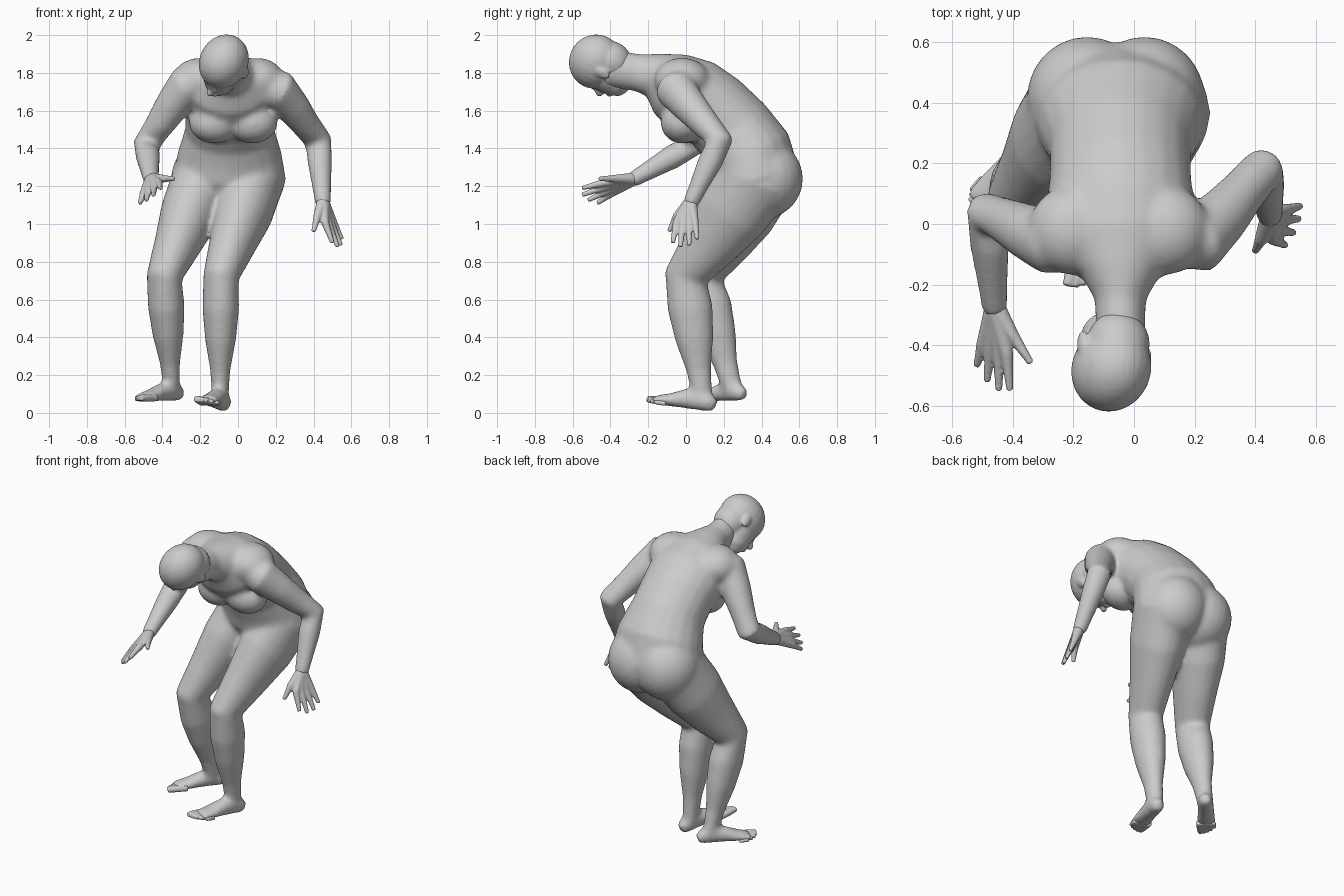
import bpy
import bmesh
from math import cos, sin, pi, radians
from mathutils import Matrix, Vector

if "Cube" in bpy.data.objects:
    bpy.data.objects.remove(bpy.data.objects["Cube"], do_unlink=True)

skin = bpy.data.materials.new("grey_skin")
skin.use_nodes = True
grey = (0.6, 0.6, 0.6, 1)
skin.diffuse_color = grey
skin.node_tree.nodes["Principled BSDF"].inputs["Base Color"].default_value = grey


def loft(mesh, rings, placement=Matrix(), sides=20):
    """Skin elliptical rings (centre, half width, half depth) along their path."""
    loops = []
    last = len(rings) - 1
    for index, (centre, width, depth) in enumerate(rings):
        ahead = rings[min(index + 1, last)][0]
        behind = rings[max(index - 1, 0)][0]
        tangent = (ahead - behind).normalized()
        across = Vector((1, 0, 0))
        across = (across - tangent * across.dot(tangent)).normalized()
        outward = tangent.cross(across)
        loop = []
        for step in range(sides):
            angle = 2 * pi * step / sides
            offset = across * cos(angle) * width + outward * sin(angle) * depth
            loop.append(mesh.verts.new(placement @ (centre + offset)))
        loops.append(loop)
    for lower, upper in zip(loops, loops[1:]):
        for step in range(sides):
            following = (step + 1) % sides
            mesh.faces.new((lower[step], lower[following], upper[following], upper[step]))
    mesh.faces.new(loops[0])
    mesh.faces.new(loops[-1])


def limb(mesh, joints, segments, flatness=1.0, placement=Matrix(), sides=20):
    """Tube through the joints; each segment lists its evenly spaced half widths."""
    joints = [Vector(joint) for joint in joints]
    rings = []
    for start, end, widths in zip(joints, joints[1:], segments):
        for index, width in enumerate(widths):
            centre = start.lerp(end, index / len(widths))
            rings.append((centre, width, width * flatness))
    tip = segments[-1][-1] * 0.8
    rings.append((joints[-1], tip, tip * flatness))
    loft(mesh, rings, placement, sides)


def blob(mesh, centre, radii, placement=Matrix()):
    """Ellipsoid used for rounded masses."""
    place = placement @ Matrix.Translation(centre) @ Matrix.Diagonal((*radii, 1))
    bmesh.ops.create_uvsphere(mesh, u_segments=24, v_segments=16, radius=1, matrix=place)


def finish(name, mesh, voxel, rounds):
    """Fuse the overlapping masses of a part into one soft skin."""
    bmesh.ops.recalc_face_normals(mesh, faces=mesh.faces)
    data = bpy.data.meshes.new(name)
    mesh.to_mesh(data)
    mesh.free()
    data.materials.append(skin)
    part = bpy.data.objects.new(name, data)
    bpy.context.collection.objects.link(part)
    fuse = part.modifiers.new("fuse", "REMESH")
    fuse.mode = "VOXEL"
    fuse.voxel_size = voxel
    fuse.use_smooth_shade = True
    soften = part.modifiers.new("soften", "SMOOTH")
    soften.factor = 0.5
    soften.iterations = rounds


def pose(origin, turn, pitch):
    """Placement from an origin, a turn about the upright and a forward pitch."""
    return (Matrix.Translation(origin), Matrix.Rotation(radians(turn), 4, "Z"),
            Matrix.Rotation(radians(pitch), 4, "X"))


# Placement of the feet, measured from the heel, and of the head
move, turn, pitch = pose((-0.07, 0.15, 0), -15, -8)
left_foot = move @ turn @ pitch
move, turn, pitch = pose((-0.3, 0.31, 0.06), -43, 0)
right_foot = move @ turn @ pitch @ Matrix.Diagonal((-0.95, 0.96, 0.95, 1))
move, turn, pitch = pose((-0.075, -0.47, 1.855), -28, 62)
head_place = move @ pitch @ turn

# Body: stooping torso from seat to neck, as (y, z, half width, half depth)
body = bmesh.new()
torso = [
    (0.37, 1.08, 0.18, 0.14),
    (0.37, 1.24, 0.3, 0.235),
    (0.33, 1.38, 0.275, 0.235),
    (0.25, 1.5, 0.235, 0.215),
    (0.15, 1.6, 0.235, 0.21),
    (0.04, 1.67, 0.25, 0.215),
    (-0.08, 1.74, 0.22, 0.18),
    (-0.17, 1.79, 0.13, 0.12),
    (-0.25, 1.8, 0.085, 0.1),
    (-0.43, 1.83, 0.08, 0.1),
]
loft(body, [(Vector((-0.045, y, z)), width, depth) for y, z, width, depth in torso])

# Paired upper back, bust and buttocks, either side of the middle
for side in (-1, 1):
    blob(body, (side * 0.15 - 0.05, -0.02, 1.76), (0.15, 0.15, 0.12))
    blob(body, (side * 0.1 - 0.025, -0.02, 1.535), (0.135, 0.115, 0.11))
    blob(body, (side * 0.095 - 0.06, 0.415, 1.24), (0.2, 0.205, 0.21))

# Legs: pelvis, hip, knee, ankle
leg_shape = [(0.1,), (0.168, 0.157, 0.123), (0.095, 0.098, 0.083, 0.054)]
limb(body, [(0.04, 0.37, 1.35), (0.085, 0.37, 1.23), (-0.09, 0, 0.72),
            (-0.095, 0.09, 0.06)], leg_shape, 1.23)
limb(body, [(-0.12, 0.37, 1.35), (-0.19, 0.38, 1.22), (-0.39, 0.08, 0.72),
            (-0.35, 0.25, 0.11)], leg_shape, 1.23)

# Arms: collar, shoulder, elbow, wrist
arm_shape = [(0.08,), (0.108, 0.093, 0.078), (0.073, 0.066, 0.053)]
limb(body, [(0.06, -0.06, 1.75), (0.22, -0.055, 1.71), (0.425, 0.18, 1.44),
            (0.45, 0.02, 1.1)], arm_shape)
limb(body, [(-0.14, -0.06, 1.76), (-0.28, -0.06, 1.73), (-0.485, 0.04, 1.42),
            (-0.46, -0.29, 1.23)], arm_shape)

# Feet: sole flat, instep sloping down to the ball, as (length, half width, height)
foot = [(0, 0.03, 0.07), (0.04, 0.048, 0.1), (0.1, 0.05, 0.12),
        (0.18, 0.054, 0.1), (0.25, 0.062, 0.07), (0.34, 0.06, 0.044)]
for place in (left_foot, right_foot):
    loft(body, [(Vector((-length / 30, -length, height / 2)), width, height / 2)
                for length, width, height in foot], place)
finish("body", body, 0.012, 20)

# Toes, the big one on the inner side
for name, place in (("left_toes", left_foot), ("right_toes", right_foot)):
    toes = bmesh.new()
    for index in range(5):
        size = 0.021 - 0.002 * index
        x = 0.023 * index - 0.053
        tip = 0.004 * index ** 2 - 0.388
        limb(toes, [(x, -0.26, size), (x, tip, size)], [(size, size, size)],
             placement=place, sides=12)
    finish(name, toes, 0.006, 3)

# Head: skull, back of the skull and jaw
head = bmesh.new()
blob(head, (0, 0, 0.01), (0.128, 0.15, 0.14), head_place)
blob(head, (0, 0.05, -0.06), (0.105, 0.1, 0.11), head_place)
jaw = [(-0.08, -0.2, 0.035), (-0.06, -0.165, 0.07), (-0.035, -0.1, 0.095), (-0.01, 0, 0.11)]
loft(head, [(Vector((0, y, z)), width, width * 1.1) for y, z, width in jaw], head_place)

# Nose tip, nose bridge, lips and brow
blob(head, (0, -0.145, -0.085), (0.02, 0.03, 0.025), head_place)
blob(head, (0, -0.138, -0.055), (0.014, 0.018, 0.045), head_place)
blob(head, (0, -0.127, -0.135), (0.034, 0.016, 0.018), head_place)
blob(head, (0, -0.11, -0.01), (0.075, 0.035, 0.02), head_place)

# Ears
for side in (-1, 1):
    blob(head, (side * 0.12, 0.02, -0.05), (0.013, 0.028, 0.045), head_place)
finish("head", head, 0.008, 6)


# Hands: fingers fan evenly from first to little, the middle ones reaching further
def hand(name, wrist, thumb, first, little):
    mesh = bmesh.new()
    wrist = Vector(wrist)
    fingers = [[Vector(point) for point in thumb]]
    for index in range(4):
        knuckle, tip = (Vector(start).lerp(Vector(end), index / 3)
                        for start, end in zip(first, little))
        reach = 1 + 0.3 * sin(pi * index / 3)
        fingers.append([knuckle, knuckle + (tip - knuckle) * reach])
    for knuckle, tip in fingers:
        limb(mesh, [wrist.lerp(knuckle, 0.08), knuckle, tip],
             [(0.033, 0.027), (0.022, 0.018, 0.015)], sides=12)
    finish(name, mesh, 0.006, 4)


hand("left_hand", (0.45, 0.025, 1.12),
     thumb=[(0.42, -0.05, 1.04), (0.4, -0.09, 0.96)],
     first=[(0.46, -0.05, 1.01), (0.5, -0.07, 0.9)],
     little=[(0.5, 0.045, 1.02), (0.55, 0.06, 0.92)])
hand("right_hand", (-0.46, -0.27, 1.24),
     thumb=[(-0.4, -0.37, 1.24), (-0.34, -0.46, 1.24)],
     first=[(-0.42, -0.43, 1.22), (-0.41, -0.55, 1.19)],
     little=[(-0.5, -0.4, 1.16), (-0.52, -0.47, 1.11)])
